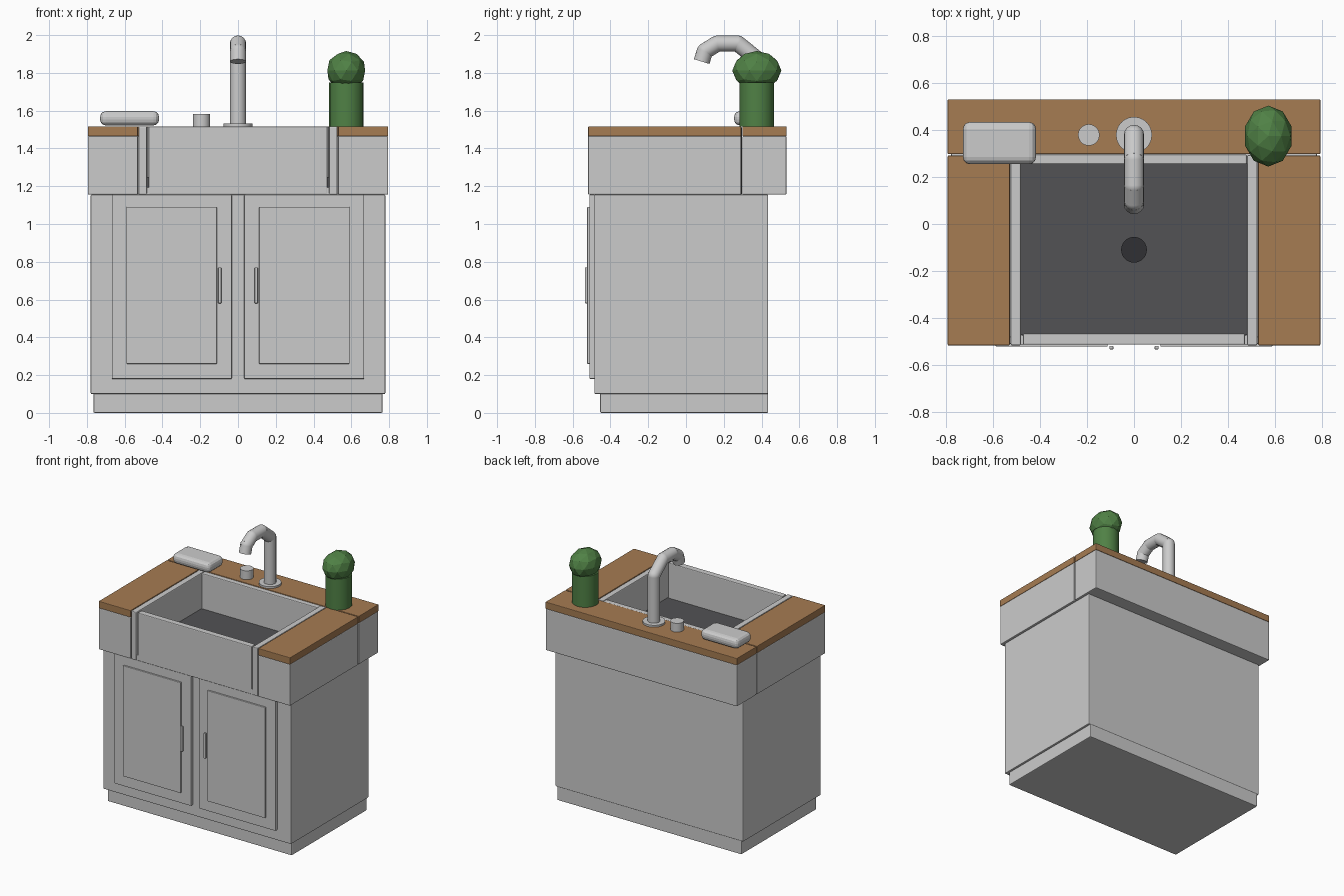
import bpy
from mathutils import Vector

if "Cube" in bpy.data.objects:
    bpy.data.objects.remove(bpy.data.objects["Cube"])


def material(name, rgb):
    m = bpy.data.materials.new(name)
    m.diffuse_color = (*rgb, 1)
    m.use_nodes = True
    m.node_tree.nodes["Principled BSDF"].inputs["Base Color"].default_value = m.diffuse_color
    return m


WOOD = material("wood", (0.38, 0.2, 0.085))
GREEN = material("green", (0.08, 0.22, 0.06))
DARK = material("dark", (0.085, 0.085, 0.09))
BLACK = material("black", (0.03, 0.03, 0.033))


def finish(ob, name, mat=None):
    ob.name = name
    if mat:
        ob.data.materials.append(mat)
    return ob


def box(name, x, y, z, mat=None, bevel=0.006, segments=2):
    """Bevelled box from (min, max) ranges."""
    spans = (x, y, z)
    bpy.ops.mesh.primitive_cube_add(size=1, location=[(a + b) / 2 for a, b in spans])
    ob = finish(bpy.context.object, name, mat)
    ob.scale = [b - a for a, b in spans]
    bpy.ops.object.transform_apply(location=False, rotation=False, scale=True)
    mod = ob.modifiers.new("bevel", 'BEVEL')
    mod.width = bevel
    mod.segments = segments
    return ob


def tube(name, a, b, r, sides=16, mat=None):
    """Cylinder running between two points."""
    a, b = Vector(a), Vector(b)
    bpy.ops.mesh.primitive_cylinder_add(vertices=sides, radius=r, depth=(b - a).length,
                                        location=(a + b) / 2)
    ob = finish(bpy.context.object, name, mat)
    ob.rotation_euler = (b - a).to_track_quat('Z', 'Y').to_euler()
    bpy.ops.object.shade_smooth_by_angle()
    return ob


def span(side, a, b):
    return tuple(sorted((side * a, side * b)))


# Cabinet and plinth
box("plinth", (-0.765, 0.765), (-0.455, 0.435), (0, 0.105))
box("cabinet", (-0.78, 0.78), (-0.485, 0.435), (0.1, 1.156))

# Paired parts: doors, counters and sink side walls
for side, label in ((-1, "left"), (1, "right")):
    box(label + "_door", span(side, 0.033, 0.668), (-0.511, -0.48), (0.18, 1.155), bevel=0.004)
    box(label + "_door_panel", span(side, 0.112, 0.59), (-0.523, -0.505), (0.26, 1.09), bevel=0.003)
    box(label + "_handle", span(side, 0.088, 0.105), (-0.535, -0.52), (0.58, 0.77), bevel=0.004)
    box(label + "_counter_body", span(side, 0.53, 0.795), (-0.518, 0.292), (1.155, 1.466))
    box(label + "_counter_top", span(side, 0.53, 0.795), (-0.518, 0.292), (1.465, 1.517), WOOD, 0.004)
    box(label + "_sink_wall", span(side, 0.482, 0.526), (-0.518, 0.294), (1.155, 1.517))

# Back counter
box("back_counter_body", (-0.795, 0.795), (0.298, 0.532), (1.155, 1.466))
box("back_counter_top", (-0.795, 0.795), (0.298, 0.532), (1.465, 1.517), WOOD, 0.004)

# Sink basin
box("sink_front", (-0.474, 0.474), (-0.515, -0.468), (1.155, 1.515))
box("sink_back", (-0.482, 0.482), (0.255, 0.296), (1.155, 1.515))
box("sink_base", (-0.5, 0.5), (-0.514, 0.28), (1.155, 1.195), bevel=0.003)
box("sink_floor", (-0.483, 0.483), (-0.475, 0.26), (1.19, 1.25), DARK, 0.003)
tube("drain", (0, -0.11, 1.24), (0, -0.11, 1.26), 0.055, 24, BLACK)

# Tap: base plate, post, bent spout and knob
tube("tap_base", (0, 0.38, 1.51), (0, 0.38, 1.531), 0.077, 24)
path = [(0, 0.38, 1.52), (0, 0.38, 1.87), (0, 0.275, 1.955), (0, 0.165, 1.955),
        (0, 0.1, 1.915), (0, 0.083, 1.86)]
for i, (a, b) in enumerate(zip(path, path[1:])):
    tube("tap_post" if i == 0 else f"spout_{i}", a, b, 0.043)
for i, p in enumerate(path[1:-1]):
    bpy.ops.mesh.primitive_uv_sphere_add(segments=16, ring_count=8, radius=0.043, location=p)
    finish(bpy.context.object, f"spout_joint_{i + 1}")
    bpy.ops.object.shade_smooth_by_angle()
tube("tap_knob", (-0.193, 0.38, 1.51), (-0.193, 0.38, 1.583), 0.046, 20)

# Soap dish
box("soap_dish", (-0.73, -0.418), (0.255, 0.435), (1.522, 1.597), bevel=0.03, segments=3)

# Plant: green pot with a faceted crown
tube("plant_pot", (0.573, 0.375, 1.515), (0.573, 0.375, 1.75), 0.092, 16, GREEN)
bpy.ops.mesh.primitive_ico_sphere_add(subdivisions=2, radius=1, location=(0.573, 0.375, 1.812))
crown = finish(bpy.context.object, "plant_crown", GREEN)
crown.scale = (0.105, 0.13, 0.104)
